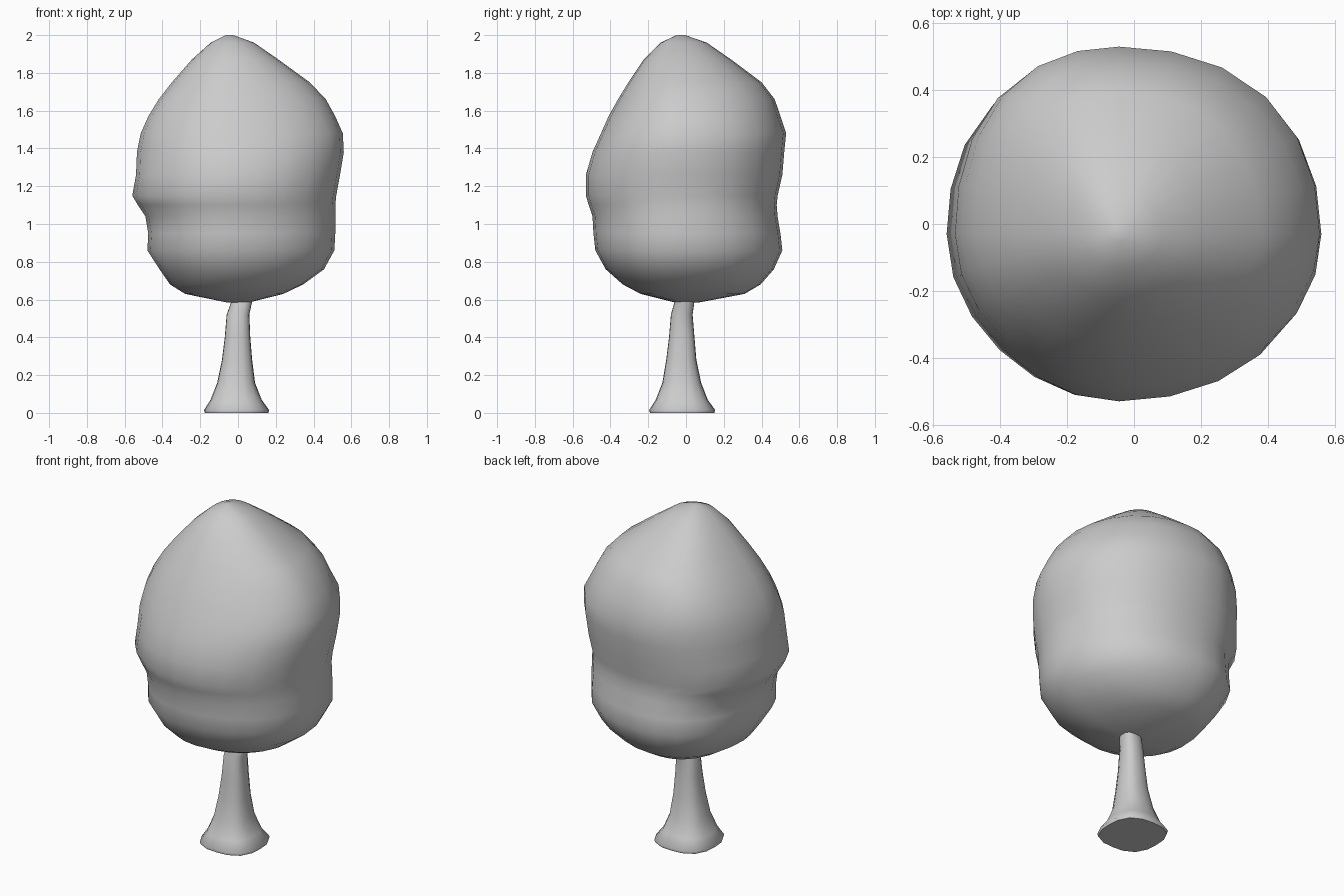
import bpy, bmesh
from math import sin, cos, pi

if "Cube" in bpy.data.objects:
    bpy.data.objects.remove(bpy.data.objects["Cube"])


def loft(name, rows, segments, bulge, centre=None, top_bulge=None):
    """Skin rings given as (z, left, right, front, back) extents.
    bulge scales the four diagonals: back right, back left, front left, front right."""
    bm = bmesh.new()
    rings = []
    for z, left, right, front, back in rows:
        cx, cy = centre or ((left + right) / 2, (front + back) / 2)
        diagonals = top_bulge if top_bulge and z > 1.55 else bulge
        ring = []
        for i in range(segments):
            t = 2 * pi * i / segments
            c, s = cos(t), sin(t)
            k = 1 + diagonals[int(t / (pi / 2) + 1e-6) % 4] * sin(2 * t) ** 2
            rx = right - cx if c > 0 else cx - left
            ry = back - cy if s > 0 else cy - front
            ring.append(bm.verts.new((cx + k * rx * c, cy + k * ry * s, z)))
        rings.append(ring)
    for a, b in zip(rings, rings[1:]):
        for i in range(segments):
            j = (i + 1) % segments
            bm.faces.new((a[i], a[j], b[j], b[i]))
    bm.faces.new(rings[0][::-1])
    bm.faces.new(rings[-1])
    bmesh.ops.recalc_face_normals(bm, faces=bm.faces)
    mesh = bpy.data.meshes.new(name)
    bm.to_mesh(mesh)
    bm.free()
    obj = bpy.data.objects.new(name, mesh)
    bpy.context.collection.objects.link(obj)
    bpy.ops.object.select_all(action='DESELECT')
    obj.select_set(True)
    bpy.context.view_layer.objects.active = obj
    bpy.ops.object.shade_smooth_by_angle(angle=pi / 3)
    return obj


# Lumpy crown with an off-centre tip and a waist below the middle
loft("crown", [
    (0.585, -.06, .06, -.06, .07),
    (0.63, -.28, .24, -.24, .31),
    (0.68, -.36, .345, -.335, .395),
    (0.76, -.415, .455, -.425, .465),
    (0.86, -.48, .51, -.48, .51),
    (0.95, -.475, .515, -.49, .50),
    (1.04, -.49, .515, -.495, .485),
    (1.10, -.53, .515, -.515, .48),
    (1.15, -.56, .52, -.53, .485),
    (1.26, -.54, .54, -.53, .51),
    (1.38, -.535, .56, -.495, .52),
    (1.48, -.515, .555, -.45, .53),
    (1.57, -.475, .515, -.41, .50),
    (1.66, -.42, .465, -.36, .47),
    (1.75, -.35, .38, -.305, .40),
    (1.87, -.245, .215, -.225, .24),
    (1.96, -.145, .085, -.135, .11),
    (2.00, -.065, -.025, -.05, -.005),
], 24, (.035, .045, -.02, .02), centre=(-0.045, -0.03),
    top_bulge=(.02, .08, -.02, .0))

# Leaning, slightly square trunk with a flared foot
loft("trunk", [
    (0.00, -.175, .16, -.19, .15),
    (0.015, -.18, .165, -.195, .155),
    (0.07, -.145, .125, -.16, .115),
    (0.16, -.11, .09, -.125, .08),
    (0.28, -.085, .075, -.105, .055),
    (0.40, -.07, .065, -.09, .045),
    (0.52, -.06, .06, -.08, .035),
    (0.59, -.035, .075, -.06, .045),
    (0.66, -.02, .085, -.05, .05),
], 16, (.1, .1, .1, .1))
